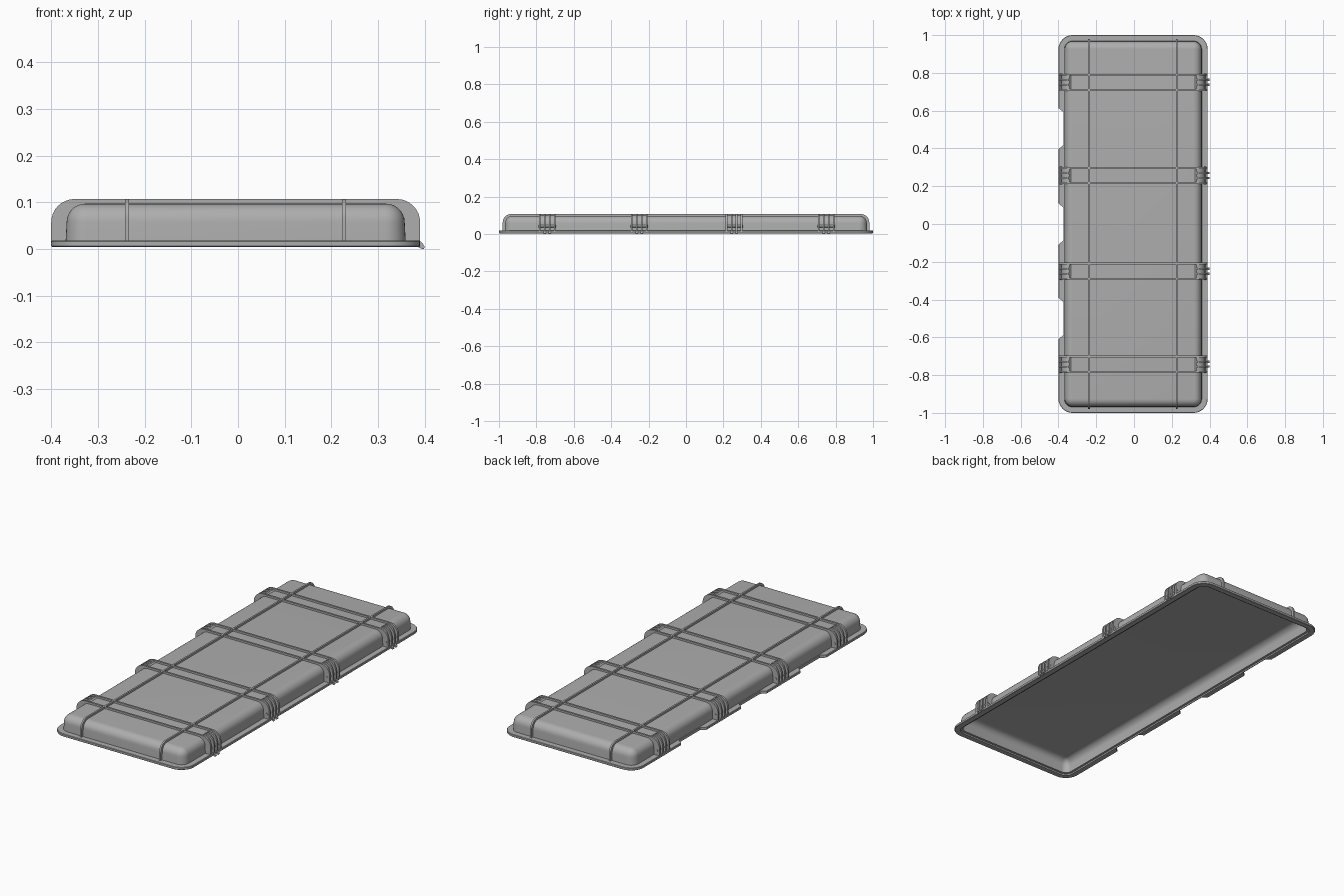
import bpy, bmesh, math

cube = bpy.data.objects.get("Cube")
if cube:
    bpy.data.objects.remove(cube, do_unlink=True)

grey = bpy.data.materials.new("case_grey")
grey.use_nodes = True
colour = (0.42, 0.42, 0.42, 1)
grey.diffuse_color = colour
grey.node_tree.nodes["Principled BSDF"].inputs["Base Color"].default_value = colour

CX = -0.005                      # middle of the flange
BANDS = (-0.742, -0.25, 0.257, 0.75)


def finish(name, bm, smooth=True):
    bmesh.ops.recalc_face_normals(bm, faces=bm.faces)
    mesh = bpy.data.meshes.new(name)
    bm.to_mesh(mesh)
    bm.free()
    obj = bpy.data.objects.new(name, mesh)
    bpy.context.collection.objects.link(obj)
    mesh.materials.append(grey)
    if smooth:
        bpy.ops.object.select_all(action="DESELECT")
        obj.select_set(True)
        bpy.context.view_layer.objects.active = obj
        bpy.ops.object.shade_smooth_by_angle(angle=math.radians(35))
    return obj


def ring(bm, inset, z, steps=8):
    """Rounded rectangle of vertices, inset from the flange edge."""
    hx, hy, r = 0.395 - inset, 1.0 - inset, max(0.075 - inset, 0.006)
    verts = []
    for q, (sx, sy) in enumerate(((1, 1), (-1, 1), (-1, -1), (1, -1))):
        for i in range(steps + 1):
            a = math.pi / 2 * (q + i / steps)
            verts.append(bm.verts.new((CX + sx * (hx - r) + r * math.cos(a),
                                       sy * (hy - r) + r * math.sin(a), z)))
    return verts


def fillet(inset, top, r, steps=7):
    angles = [math.pi / 2 * i / steps for i in range(steps + 1)]
    return [(inset + r - r * math.cos(a), top - r + r * math.sin(a)) for a in angles]


def arch(half, top, r, base, steps=8):
    """Path up one side, across the top and down the other side."""
    side = [(-half, base)]
    for i in range(steps + 1):
        a = math.pi / 2 * i / steps
        side.append((-half + r - r * math.cos(a), top - r + r * math.sin(a)))
    return side, [(-u, z) for u, z in reversed(side)]


def strip(bm, outer, inner, place, at, width):
    """Solid strip between two paths, extruded along the other axis."""
    rows = []
    for (u, z), (v, w) in zip(outer, inner):
        rows.append([bm.verts.new(place(*p)) for p in (
            (u, z, at - width / 2), (u, z, at + width / 2),
            (v, w, at + width / 2), (v, w, at - width / 2))])
    for a, b in zip(rows, rows[1:]):
        for i in range(4):
            j = (i + 1) % 4
            bm.faces.new((a[i], a[j], b[j], b[i]))
    bm.faces.new(rows[0])
    bm.faces.new(rows[-1])


def across(u, z, at):
    return (CX + u, at, z)


def along(u, z, at):
    return (at, u, z)


# Hollow lid shell with its flange, lofted from the inside out
profile = list(reversed(fillet(0.042, 0.087, 0.036)))
profile += [(0.042, 0.012), (0.03, 0.012), (0.03, 0.004), (0.002, 0.004),
            (0, 0.006), (0, 0.016), (0.002, 0.018), (0.031, 0.018)]
profile += fillet(0.033, 0.097, 0.04)
bm = bmesh.new()
rings = [ring(bm, *p) for p in profile]
for a, b in zip(rings, rings[1:]):
    for i in range(len(a)):
        j = (i + 1) % len(a)
        bm.faces.new((a[i], a[j], b[j], b[i]))
bm.faces.new(rings[0])
bm.faces.new(rings[-1])
shell = finish("lid_shell", bm)

# Hinge notches in the flange on the right side
bm = bmesh.new()
for y in (-0.5, 0.0, 0.505):
    outline = [(-0.42, y - 0.125), (-0.374, y - 0.088),
               (-0.374, y + 0.088), (-0.42, y + 0.125)]
    face = bm.faces.new([bm.verts.new((x, v, -0.02)) for x, v in outline])
    up = bmesh.ops.extrude_face_region(bm, geom=[face])["geom"]
    bmesh.ops.translate(bm, vec=(0, 0, 0.06),
                        verts=[g for g in up if isinstance(g, bmesh.types.BMVert)])
cutter = finish("notch_cutter", bm, smooth=False)
cutter.hide_render = True
cutter.hide_viewport = True
cut = shell.modifiers.new("notches", "BOOLEAN")
cut.operation = "DIFFERENCE"
cut.solver = "EXACT"
cut.object = cutter

# Pairs of ribs over the lid, with webs and short ribs at their ends
outer = arch(0.395, 0.107, 0.05, 0.014)
inner = arch(0.358, 0.092, 0.036, 0.014)
web = arch(0.38, 0.101, 0.044, 0.014)
full_in = inner[0] + inner[1]
ribs, webs, short = bmesh.new(), bmesh.new(), bmesh.new()
for y in BANDS:
    for s in (-1, 1):
        strip(ribs, outer[0] + outer[1], full_in, across, y + s * 0.04, 0.01)
        for side in (0, 1):
            strip(short, outer[side], inner[side], across, y + s * 0.013, 0.009)
    for side in (0, 1):
        strip(webs, web[side], inner[side], across, y, 0.08)
finish("cross_ribs", ribs)
finish("end_webs", webs)
finish("short_ribs", short)

# Two ribs running the length of the lid
bm = bmesh.new()
long_out, long_in = arch(0.98, 0.107, 0.046, 0.014), arch(0.962, 0.092, 0.036, 0.014)
for x in (-0.238, 0.227):
    strip(bm, long_out[0] + long_out[1], long_in[0] + long_in[1], along, x, 0.009)
finish("long_ribs", bm)

# Latch pins through the ribs, and small hooks on the left edge
pins, hooks = bmesh.new(), bmesh.new()
for y in BANDS:
    for x in (-0.386, 0.376):
        made = bmesh.ops.create_cone(pins, cap_ends=True, segments=12,
                                     radius1=0.006, radius2=0.006, depth=0.094)["verts"]
        for v in made:
            v.co = (x + v.co.x, y + v.co.z, 0.042 + v.co.y)
    for s in (-1, 1):
        tip = [(0.388, 0.018), (0.394, 0.014), (0.4, 0.004), (0.398, 0)]
        back = [(0.38, 0.016), (0.384, 0.01), (0.386, 0.004), (0.394, 0)]
        strip(hooks, tip, back, lambda u, z, at: (u, at, z), y + s * 0.013, 0.012)
finish("latch_pins", pins)
finish("latch_hooks", hooks)
